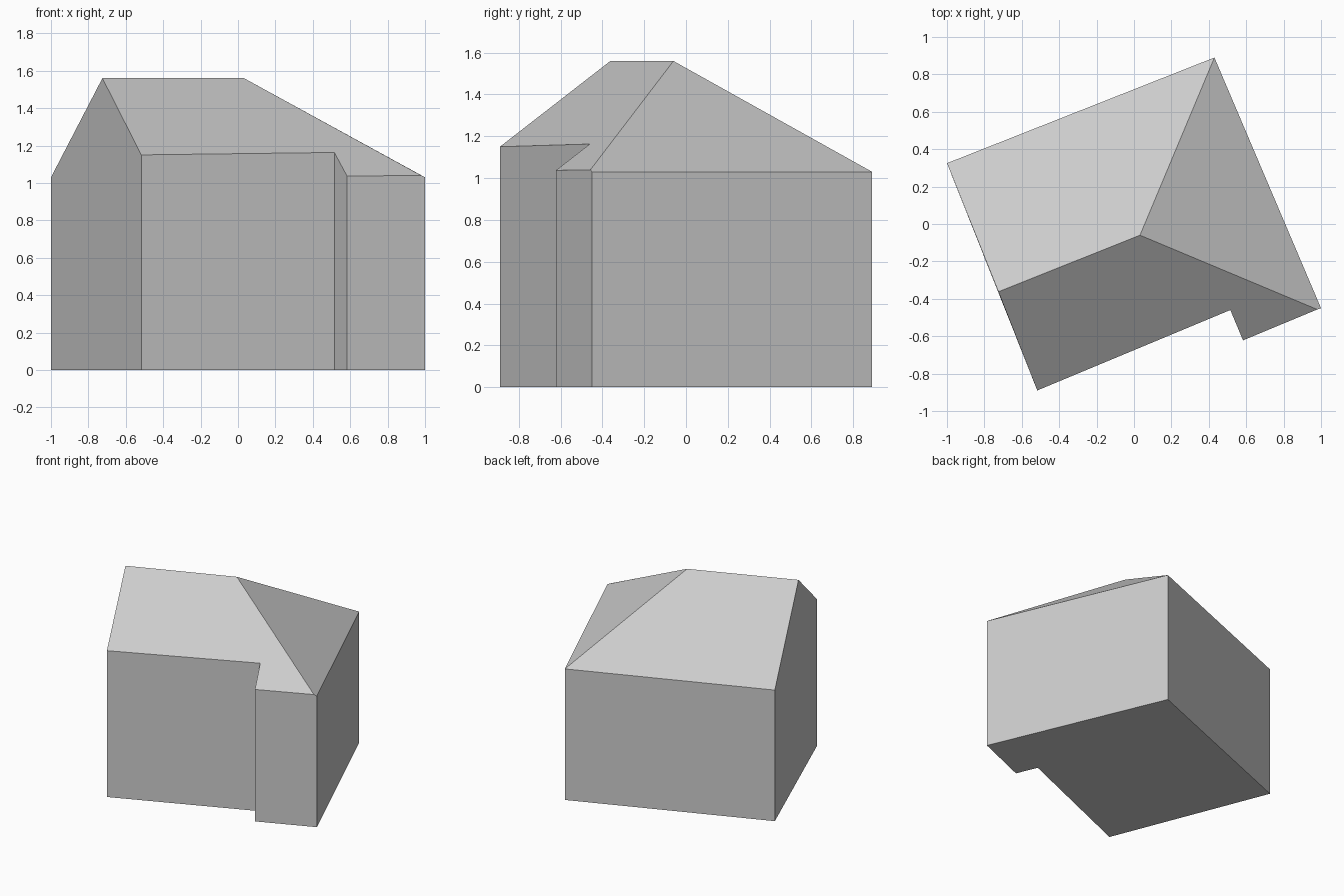
import bpy, bmesh

cube = bpy.data.objects.get("Cube")
if cube:
    bpy.data.objects.remove(cube)

# One plain grey for the whole building
grey = bpy.data.materials.new("light_grey")
grey.use_nodes = True
colour = (0.6, 0.6, 0.6, 1)
grey.diffuse_color = colour
grey.node_tree.nodes["Principled BSDF"].inputs["Base Color"].default_value = colour

# Eave corners, counterclockwise from the back of the gable wall
gable_back = (-1.0, 0.325, 1.03)
gable_front = (-0.517, -0.89, 1.15)
notch_inner = (0.515, -0.46, 1.163)
notch_outer = (0.583, -0.622, 1.037)
hip_foot = (0.98, -0.457, 1.04)
front_corner = (1.0, -0.45, 1.03)
back_corner = (0.43, 0.89, 1.03)
eaves = [gable_back, gable_front, notch_inner, notch_outer,
         hip_foot, front_corner, back_corner]

# Ridge ends: one on the gable wall, one at the top of the hip
ridge_gable = (-0.725, -0.362, 1.56)
ridge_hip = (0.032, -0.06, 1.56)


def ground(point):
    return (point[0], point[1], 0)


def build(name, faces):
    """Make a flat-faced object from polygons with shared corners."""
    bm = bmesh.new()
    corners = {}
    for face in faces:
        for p in face:
            if p not in corners:
                corners[p] = bm.verts.new(p)
        bm.faces.new([corners[p] for p in face])
    mesh = bpy.data.meshes.new(name)
    bm.to_mesh(mesh)
    bm.free()
    mesh.materials.append(grey)
    obj = bpy.data.objects.new(name, mesh)
    bpy.context.collection.objects.link(obj)


# Walls rise from the footprint to the eaves; the gable reaches the ridge
walls = [[ground(p) for p in reversed(eaves)]]
for a, b in zip(eaves, eaves[1:] + eaves[:1]):
    peak = [ridge_gable] if a == gable_back else []
    walls.append([ground(a), ground(b), b, *peak, a])
build("walls_and_floor", walls)

# Roof: back slope, hip end and front slope with the notch
build("roof", [
    [gable_back, ridge_gable, ridge_hip, back_corner],
    [ridge_hip, hip_foot, front_corner, back_corner],
    [ridge_gable, gable_front, notch_inner, notch_outer, hip_foot, ridge_hip],
])
